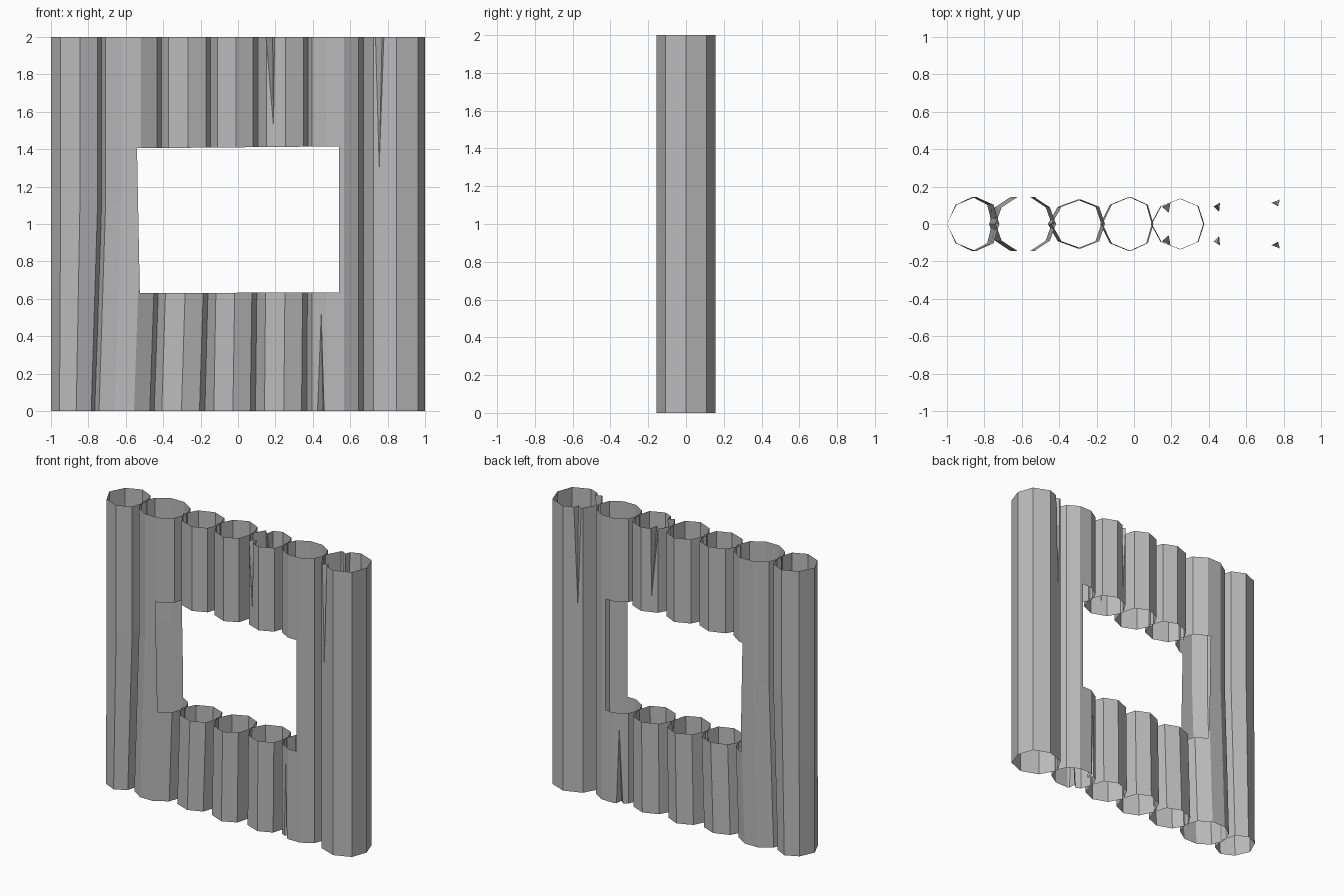
import bpy, bmesh
from math import sin, cos, pi
from mathutils import Vector

cube = bpy.data.objects.get("Cube")
if cube:
    bpy.data.objects.remove(cube)

TOP, KINK = 2.0, 1.12

grey = bpy.data.materials.new("weathered_grey")
grey.use_nodes = True
colour = (0.5, 0.5, 0.5, 1)
grey.diffuse_color = colour
grey.node_tree.nodes["Principled BSDF"].inputs["Base Color"].default_value = colour


def plane(p, q):
    """Upright plane through two (x, z) points; the inside lies left of p -> q."""
    d = Vector((q[0] - p[0], 0, q[1] - p[1]))
    return Vector((p[0], 0, p[1])), Vector((-d.z, 0, d.x)).normalized()


def cut_out(bm, planes):
    """Slice the shell along every plane and delete what lies inside them all."""
    for co, no in planes:
        bmesh.ops.bisect_plane(bm, geom=bm.verts[:] + bm.edges[:] + bm.faces[:],
                               dist=1e-5, plane_co=co, plane_no=no)
    inside = [f for f in bm.faces
              if all((f.calc_center_median() - co).dot(no) > 0 for co, no in planes)]
    bmesh.ops.delete(bm, geom=inside, context='FACES')


def split(bm, left, right, apex, end_z, inner):
    """V-shaped crack, front and back, with its two lips folded inwards."""
    l, r = (left, end_z), (right, end_z)
    if end_z > apex[1]:
        cut_out(bm, [plane(apex, l)[:1] + (-plane(apex, l)[1],), plane(apex, r)])
    else:
        cut_out(bm, [plane(apex, l), plane(r, apex)[:1] + (plane(r, apex)[1],)])
    for side in (-1, 1):
        def near(p):
            goal = Vector((p[0], side * 0.12, p[1]))
            return min(bm.verts, key=lambda v: (v.co - goal).length)
        lips = [near(l), near(r)]
        tip = near(apex)
        fold = bm.verts.new((inner[0], side * inner[1], end_z))
        for lip in lips:
            bm.faces.new((tip, lip, fold))


WINDOW = [(-0.525, 0.63), (0.54, 0.635), (0.54, 1.415), (-0.54, 1.405)]
window_planes = [plane(WINDOW[i], WINDOW[(i + 1) % 4]) for i in range(4)]


def log(name, top, bottom, depth, sides, crack=None):
    """Hollow open-ended log; top and bottom are its (left, right) x limits."""
    bm = bmesh.new()
    rings = []
    for z, (x0, x1) in ((0, bottom), (KINK, top), (TOP, top)):
        mid, r = (x0 + x1) / 2, (x1 - x0) / 2
        ring = []
        for i in range(sides):
            a = 2 * pi * i / sides
            lean = 0.015 * abs(sin(a)) if sides == 8 else 0
            ring.append(bm.verts.new((mid + r * cos(a) + lean, depth * sin(a), z)))
        rings.append(ring)
    for low, high in zip(rings, rings[1:]):
        for i in range(sides):
            j = (i + 1) % sides
            bm.faces.new((low[i], low[j], high[j], high[i]))
    if crack:
        split(bm, *crack)
    cut_out(bm, window_planes)
    bmesh.ops.recalc_face_normals(bm, faces=bm.faces[:])
    # keep the shell facing outwards
    mid = (top[0] + top[1]) / 2
    if sum(f.normal.dot(f.calc_center_median() - Vector((mid, 0, f.calc_center_median().z)))
           * f.calc_area() for f in bm.faces) < 0:
        bmesh.ops.reverse_faces(bm, faces=bm.faces[:])
    mesh = bpy.data.meshes.new(name)
    bm.to_mesh(mesh)
    bm.free()
    mesh.materials.append(grey)
    bpy.context.collection.objects.link(bpy.data.objects.new(name, mesh))


# Logs from right to left, standing side by side
log("log_1", (-1, -0.72), (-1, -0.76), 0.145, 8)
log("log_2", (-0.74, -0.40), (-0.775, -0.44), 0.152, 10)
log("log_3", (-0.425, -0.14), (-0.46, -0.175), 0.13, 8)
log("log_4", (-0.16, 0.11), (-0.18, 0.095), 0.145, 8)
log("log_5", (0.1, 0.38), (0.09, 0.37), 0.135, 8,
    (0.15, 0.195, (0.19, 1.52), TOP, (0.185, 0.06)))
log("log_6", (0.365, 0.675), (0.365, 0.675), 0.128, 10,
    (0.425, 0.46, (0.445, 0.52), 0, (0.455, 0.065)))
log("log_7", (0.665, 1), (0.665, 1), 0.155, 8,
    (0.735, 0.78, (0.755, 1.3), TOP, (0.77, 0.095)))
